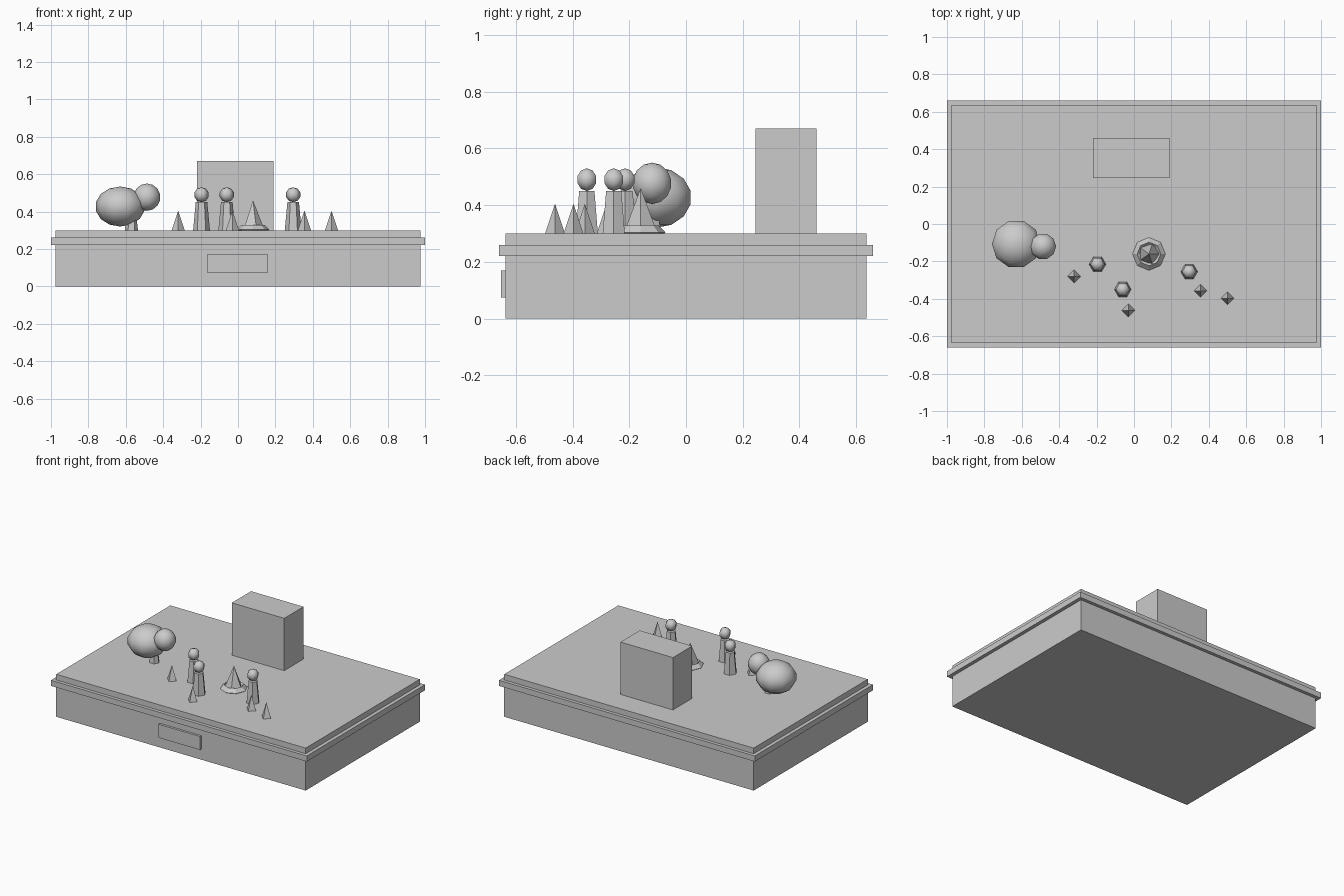
import bpy, bmesh
from math import cos, sin, pi

if "Cube" in bpy.data.objects:
    bpy.data.objects.remove(bpy.data.objects["Cube"])


def box(name, x0, x1, y0, y1, z0, z1):
    bpy.ops.mesh.primitive_cube_add(size=1, location=((x0 + x1) / 2, (y0 + y1) / 2, (z0 + z1) / 2))
    ob = bpy.context.object
    ob.name = name
    ob.scale = (x1 - x0, y1 - y0, z1 - z0)
    bpy.ops.object.transform_apply(location=False, rotation=False, scale=True)
    return ob


def lathe(name, profile, sides, x, y, z=0.0, smooth=False, closed=False):
    """Turn (radius, height) points about z; first corner on +x. Radius 0 makes a pole."""
    bm = bmesh.new()
    rings = []
    for r, h in profile:
        if r == 0:
            rings.append([bm.verts.new((0, 0, h))] * sides)
        else:
            rings.append([bm.verts.new((r * cos(2 * pi * i / sides), r * sin(2 * pi * i / sides), h))
                          for i in range(sides)])
    pairs = list(zip(rings, rings[1:]))
    if closed:
        pairs.append((rings[-1], rings[0]))
    for a, b in pairs:
        for i in range(sides):
            j = (i + 1) % sides
            bm.faces.new(list(dict.fromkeys((a[i], a[j], b[j], b[i]))))
    if not closed:
        for ring, (r, h) in ((rings[0], profile[0]), (rings[-1], profile[-1])):
            if r > 0:
                bm.faces.new(ring)
    bmesh.ops.recalc_face_normals(bm, faces=bm.faces)
    for f in bm.faces:
        f.smooth = smooth
    me = bpy.data.meshes.new(name)
    bm.to_mesh(me)
    bm.free()
    ob = bpy.data.objects.new(name, me)
    ob.location = (x, y, z)
    bpy.context.collection.objects.link(ob)
    return ob


def ball(name, r, rz, sides, rings, x, y, z):
    prof = [(r * sin(pi * k / rings) if 0 < k < rings else 0, -rz * cos(pi * k / rings))
            for k in range(rings + 1)]
    return lathe(name, prof, sides, x, y, z, smooth=True)


TOP = 0.30

# stepped display base with plaque
box("base", -0.975, 0.975, -0.637, 0.637, 0, 0.22)
box("base_rim", -1, 1, -0.66, 0.66, 0.22, 0.26)
box("ground_slab", -0.975, 0.975, -0.637, 0.637, 0.26, TOP)
box("plaque", -0.165, 0.16, -0.653, -0.635, 0.075, 0.17)

# upright block at the back
box("back_block", -0.22, 0.19, 0.245, 0.46, TOP, 0.67)

# tree
lathe("tree_trunk", [(0.035, 0), (0.022, 0.12)], 6, -0.57, -0.12, TOP)
ball("tree_crown_large", 0.133, 0.107, 10, 7, -0.63, -0.107, 0.427)
ball("tree_crown_small", 0.072, 0.073, 10, 7, -0.487, -0.12, 0.477)

# three standing figures
for i, (x, y) in enumerate([(-0.195, -0.215), (-0.06, -0.35), (0.295, -0.255)], 1):
    lathe(f"figure_body_{i}", [(0.045, 0), (0.031, 0.15)], 6, x, y, TOP)
    ball(f"figure_head_{i}", 0.04, 0.04, 6, 5, x, y, 0.49)

# grass tufts
for i, (x, y) in enumerate([(-0.32, -0.28), (-0.03, -0.462), (0.355, -0.357), (0.50, -0.397)], 1):
    lathe(f"grass_tuft_{i}", [(0.035, 0), (0, 0.105)], 4, x, y, TOP)

# campfire: stone ring and flame
R, r = 0.063, 0.025
lathe("fire_ring", [(R + r, 0), (R, r), (R - r, 0), (R, -r)], 8, 0.08, -0.16, TOP + 0.004, closed=True)
lathe("flame", [(0.063, 0), (0, 0.16)], 5, 0.08, -0.16, TOP)
